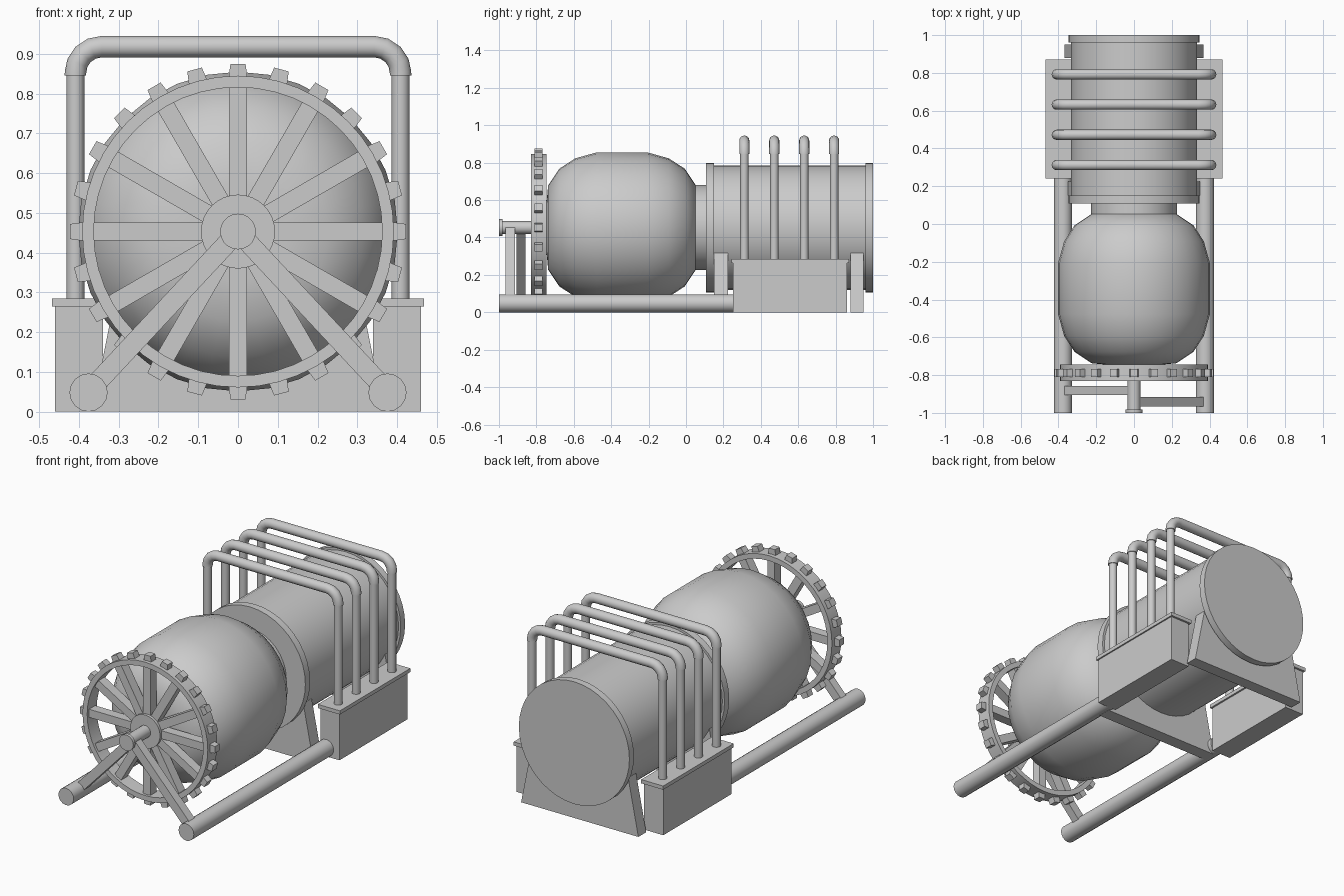
import bpy, bmesh, math
from math import sin, cos, pi
from mathutils import Vector, Matrix

if "Cube" in bpy.data.objects:
    bpy.data.objects.remove(bpy.data.objects["Cube"])

CZ = 0.453  # height of the main axis


def finish(name, bm, smooth=True):
    bmesh.ops.recalc_face_normals(bm, faces=bm.faces)
    me = bpy.data.meshes.new(name)
    bm.to_mesh(me)
    bm.free()
    ob = bpy.data.objects.new(name, me)
    bpy.context.collection.objects.link(ob)
    if smooth:
        bpy.ops.object.select_all(action='DESELECT')
        ob.select_set(True)
        bpy.context.view_layer.objects.active = ob
        bpy.ops.object.shade_smooth_by_angle(angle=math.radians(35))
    return ob


def lathe(name, prof, sides=32, x=0, z=CZ, closed=False):
    """Turn (radius, y) pairs around an axis parallel to y."""
    bm = bmesh.new()
    rings = [[bm.verts.new((x + r * cos(2 * pi * i / sides), y, z + r * sin(2 * pi * i / sides)))
              for i in range(sides)] for r, y in prof]
    pairs = list(zip(rings, rings[1:]))
    if closed:
        pairs.append((rings[-1], rings[0]))
    else:
        bm.faces.new(rings[0])
        bm.faces.new(rings[-1])
    for a, b in pairs:
        for i in range(sides):
            j = (i + 1) % sides
            bm.faces.new((a[i], a[j], b[j], b[i]))
    return finish(name, bm)


def prism(name, pts, y0, y1):
    """Extrude an (x, z) outline along y."""
    bm = bmesh.new()
    a = [bm.verts.new((x, y0, z)) for x, z in pts]
    b = [bm.verts.new((x, y1, z)) for x, z in pts]
    bm.faces.new(a)
    bm.faces.new(b)
    for i in range(len(pts)):
        j = (i + 1) % len(pts)
        bm.faces.new((a[i], a[j], b[j], b[i]))
    return finish(name, bm, False)


def box(name, x0, x1, y0, y1, z0, z1):
    return prism(name, [(x0, z0), (x1, z0), (x1, z1), (x0, z1)], y0, y1)


def tube(name, path, r, y, sides=16):
    """Sweep a circle along an (x, z) path lying in a plane of constant y."""
    bm = bmesh.new()
    pts = [Vector((x, y, z)) for x, z in path]
    rings = []
    for i, p in enumerate(pts):
        t = (pts[min(i + 1, len(pts) - 1)] - pts[max(i - 1, 0)]).normalized()
        side = t.cross(Vector((0, 1, 0)))
        rings.append([bm.verts.new(p + r * (cos(2 * pi * k / sides) * side
                      + Vector((0, r and sin(2 * pi * k / sides), 0)))) for k in range(sides)])
    bm.faces.new(rings[0])
    bm.faces.new(rings[-1])
    for a, b in zip(rings, rings[1:]):
        for k in range(sides):
            m = (k + 1) % sides
            bm.faces.new((a[k], a[m], b[m], b[k]))
    return finish(name, bm)


def turned(pts, ang):
    """Place an outline drawn along +x at an angle around the main axis."""
    return [(x * cos(ang) - z * sin(ang), CZ + x * sin(ang) + z * cos(ang)) for x, z in pts]


# bulbous front vessel and neck
half = [(0.12, 0.405), (0.225, 0.395), (0.315, 0.335), (0.37, 0.25), (0.402, 0.135)]
lathe("front_vessel", [(r, -0.342 - d) for r, d in half] + [(r, -0.342 + d) for r, d in half[::-1]])
lathe("neck", [(0.227, 0.0), (0.227, 0.13)])

# rear cylinder with end flanges
lathe("rear_cylinder", [(0.333, 0.12), (0.333, 0.99)], 40)
lathe("front_flange", [(0.346, 0.108), (0.346, 0.15)], 40)
lathe("rear_flange", [(0.346, 0.96), (0.346, 1.0)], 40)

# saddles under the cylinder
for name, y0, y1 in (("front_saddle", 0.15, 0.225), ("rear_saddle", 0.88, 0.95)):
    prism(name, [(-0.367, 0), (0.367, 0), (0.302, 0.325), (-0.302, 0.325)], y0, y1)

# toothed wheel: rim, hub, spokes, teeth
lathe("wheel_rim", [(0.363, -0.83), (0.392, -0.83), (0.392, -0.745), (0.363, -0.745)], 48, closed=True)
lathe("wheel_hub", [(0.093, -0.83), (0.093, -0.745)])
for i in range(12):
    prism(f"spoke_{i}", turned([(0.07, -0.023), (0.375, -0.023), (0.375, 0.023), (0.07, 0.023)],
                               i * pi / 6), -0.815, -0.76)
for i in range(24):
    prism(f"tooth_{i}", turned([(0.385, -0.024), (0.422, -0.019), (0.422, 0.019), (0.385, 0.024)],
                               i * pi / 12), -0.81, -0.768)

# axle with end cap
lathe("axle", [(0.034, -0.99), (0.034, -0.72)], 20)
lathe("axle_cap", [(0.045, -1.0), (0.045, -0.982)], 20)

for s, side in ((-1, "left"), (1, "right")):
    # ground rail and diagonal strut to the axle
    lathe(side + "_rail", [(0.048, -1.0), (0.048, 0.25)], 16, s * 0.376, 0.048)
    ang = math.atan2(0.05 - CZ, s * 0.376)
    y0, y1 = (-0.965, -0.915) if s > 0 else (-0.905, -0.858)
    prism(side + "_strut", turned([(0, -0.025), (0.54, -0.025), (0.54, 0.025), (0, 0.025)], ang), y0, y1)
    # side tank and lid
    xs = sorted((s * 0.34, s * 0.46))
    box(side + "_tank", *xs, 0.25, 0.86, 0, 0.266)
    xs = sorted((s * 0.33, s * 0.468))
    box(side + "_tank_lid", *xs, 0.242, 0.872, 0.264, 0.285)

# four overhead pipes with thicker elbows and crossbar
R = 0.066
arc = [(0.343 + R * cos(a), 0.852 + R * sin(a)) for a in (k * pi / 8 for k in range(5))]
path = [(0.409, 0.846)] + arc + [(-x, z) for x, z in arc[::-1]] + [(-0.409, 0.846)]
for i in range(4):
    y = 0.312 + 0.16 * i
    tube(f"crossover_pipe_{i}", path, 0.027, y)
    for s in (-1, 1):
        tube(f"riser_{i}_{'left' if s < 0 else 'right'}", [(s * 0.409, 0.28), (s * 0.409, 0.86)], 0.0225, y)
